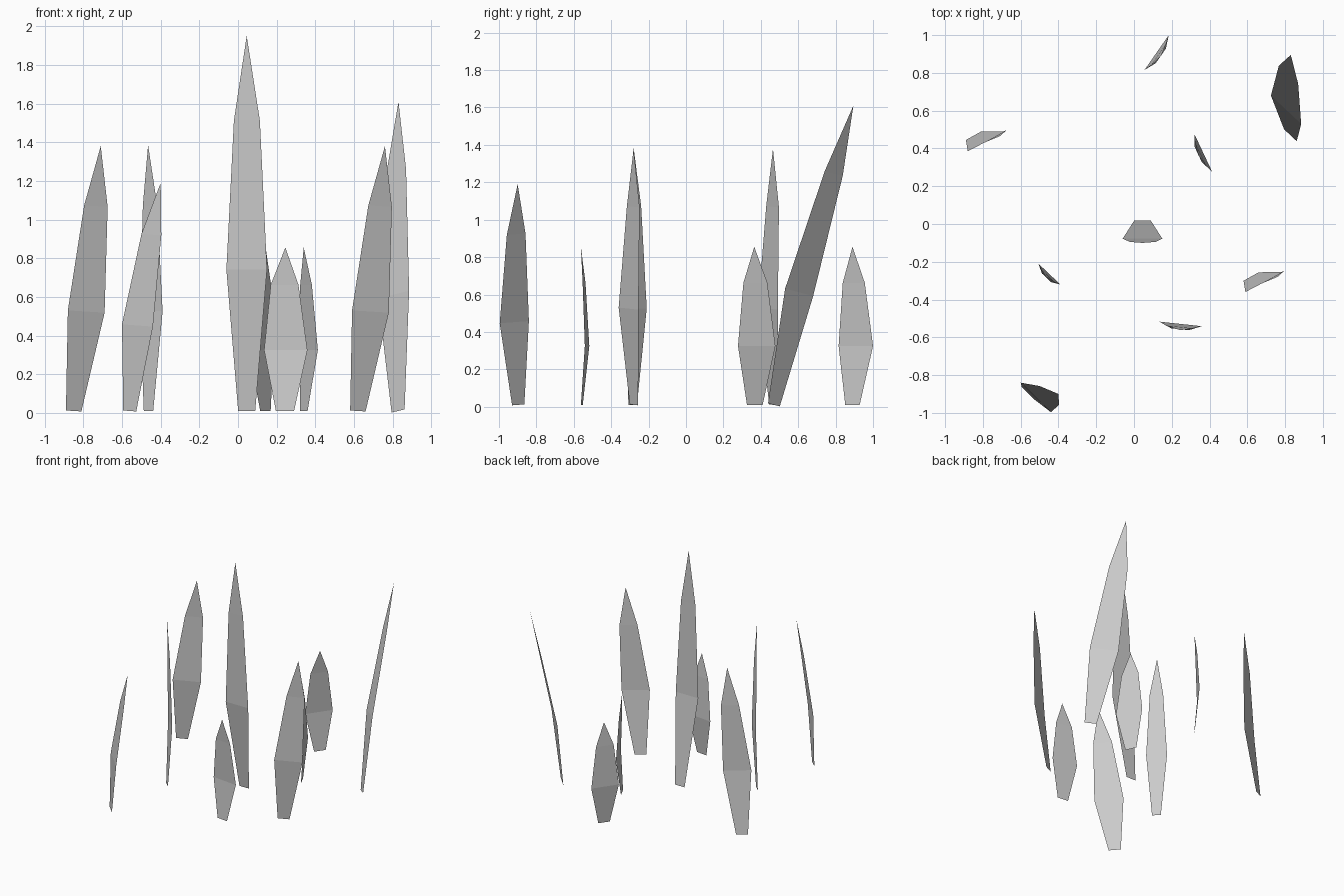
import bpy
from mathutils import Vector

if "Cube" in bpy.data.objects:
    bpy.data.objects.remove(bpy.data.objects["Cube"])

# share of the blade height and of its full width at base and shoulder
MID_Z, UPPER_Z = 0.38, 0.775
BASE_W, UPPER_W = 0.42, 0.64


def grass_blade(name, height, base, mid, upper, tip, half, tilt=0.0, shift=(0, 0)):
    """Single-sided bent leaf: three cross rows closed by a pointed tip."""
    off = Vector((shift[0], shift[1], 0))
    side = Vector((half[0], half[1], tilt))
    rows = [(base, 0.01, BASE_W), (mid, height * MID_Z, 1.0),
            (upper, height * UPPER_Z, UPPER_W)]
    verts = []
    for (x, y), z, w in rows:
        c = Vector((x, y, z)) + off
        s = side * w
        if z < 0.02:
            s.z = max(-0.008, min(0.008, s.z))
        verts += [c - s, c + s]
    verts.append(Vector((tip[0], tip[1], height)) + off)
    faces = [(0, 1, 3, 2), (2, 3, 5, 4), (4, 5, 6)]
    mesh = bpy.data.meshes.new(name)
    mesh.from_pydata(verts, [], faces)
    obj = bpy.data.objects.new(name, mesh)
    bpy.context.collection.objects.link(obj)
    return obj


# tall centre blade and the strongly leaning one
grass_blade("blade_centre", 1.95, (.045, .018), (.045, -.078), (.046, -.095),
            (.045, -.1), (.105, 0))
grass_blade("blade_leaning", 1.61, (.828, .47), (.805, .605), (.818, .79),
            (.83, .895), (.08, -.075), 0.02)

# matching pair of side-leaning blades
for name, shift in (("blade_left_back", (0, 0)), ("blade_right_front", (1.47, -.745))):
    grass_blade(name, 1.38, (-.85, .467), (-.785, .438), (-.735, .463),
                (-.71, .465), (.095, .053), -0.006, shift)

# medium blades on the left
grass_blade("blade_left_mid", 1.385, (-.463, -.285), (-.448, -.265), (-.455, -.275),
            (-.465, -.28), (.058, -.055))
grass_blade("blade_left_front", 1.19, (-.56, -.897), (-.52, -.918), (-.448, -.908),
            (-.4, -.9), (.08, -.078), -0.006)

# short blades
grass_blade("blade_short_front", .855, (.243, -.557), (.247, -.529), (.241, -.545),
            (.245, -.562), (.112, -.012))
grass_blade("blade_short_right", .855, (.34, .368), (.366, .378), (.352, .371),
            (.34, .365), (.047, -.1))
grass_blade("blade_short_back", .855, (.142, .89), (.12, .908), (.13, .897),
            (.143, .89), (.064, .092))
